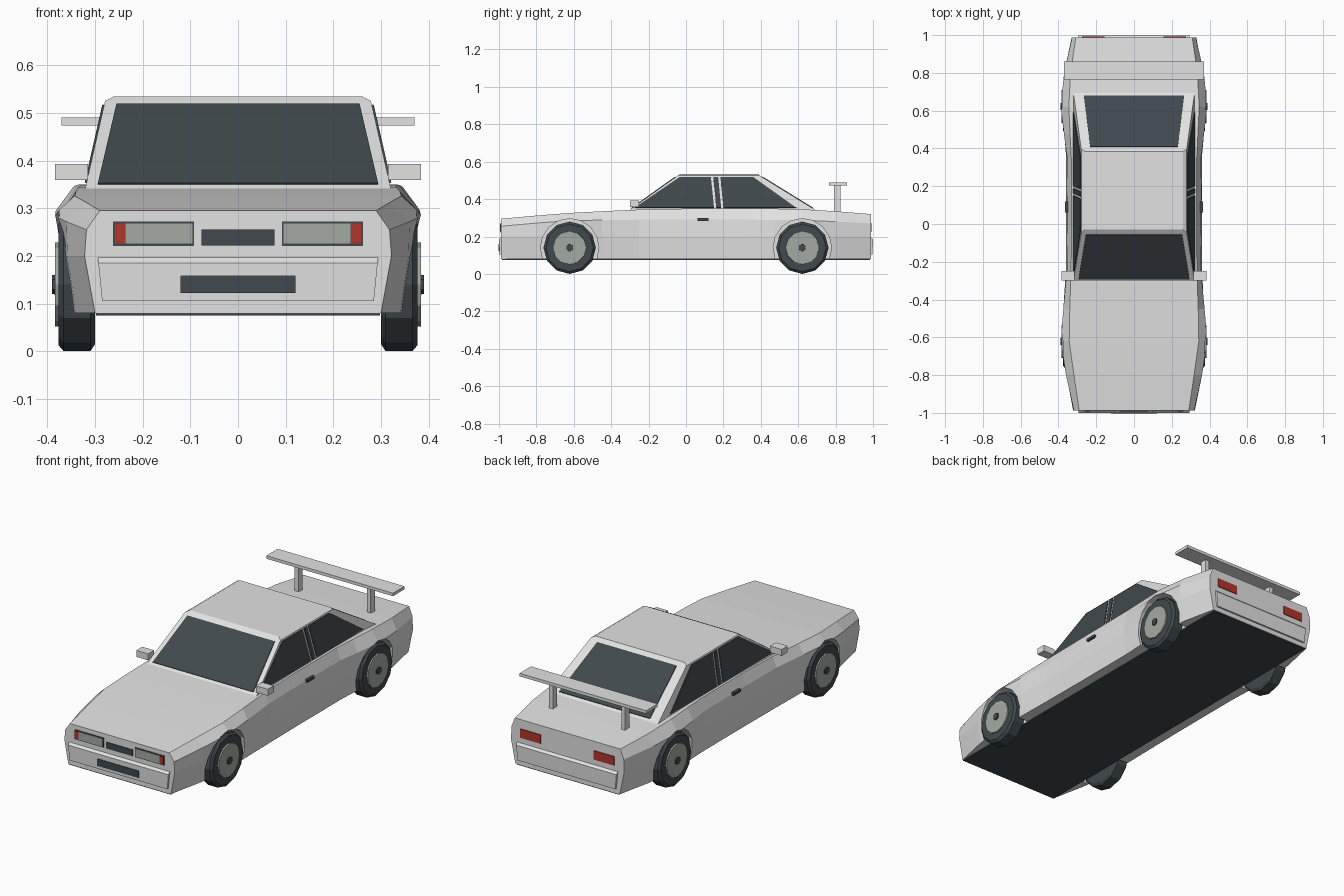
import bpy, bmesh, math
from mathutils import Vector

if "Cube" in bpy.data.objects:
    bpy.data.objects.remove(bpy.data.objects["Cube"], do_unlink=True)


def material(name, rgb):
    m = bpy.data.materials.new(name)
    m.use_nodes = True
    m.diffuse_color = (*rgb, 1)
    m.node_tree.nodes["Principled BSDF"].inputs["Base Color"].default_value = (*rgb, 1)
    return m


PAINT = material("pale_grey_paint", (0.76, 0.76, 0.76))
DARK = material("dark_slate", (0.052, 0.066, 0.076))
LAMP = material("lamp_grey", (0.37, 0.4, 0.36))
RED = material("tail_red", (0.45, 0.035, 0.025))
SIDES = (("left", 1), ("right", -1))


def loft(name, rings, mat):
    """Skin equal-length rings of points and cap both ends."""
    bm = bmesh.new()
    rows = [[bm.verts.new(p) for p in ring] for ring in rings]
    n = len(rows[0])
    for a, b in zip(rows, rows[1:]):
        for i in range(n):
            j = (i + 1) % n
            bm.faces.new((a[i], a[j], b[j], b[i]))
    bm.faces.new(rows[0])
    bm.faces.new(rows[-1])
    bmesh.ops.recalc_face_normals(bm, faces=bm.faces)
    mesh = bpy.data.meshes.new(name)
    bm.to_mesh(mesh)
    bm.free()
    mesh.materials.append(mat)
    ob = bpy.data.objects.new(name, mesh)
    bpy.context.collection.objects.link(ob)
    return ob


def box(name, x, y, z, mat):
    ring = lambda h: [(x[0], y[0], h), (x[1], y[0], h), (x[1], y[1], h), (x[0], y[1], h)]
    return loft(name, [ring(z[0]), ring(z[1])], mat)


def plate(name, corners, outward, mat, thick=0.004):
    """Thin panel lying on a surface, raised along its outward side."""
    pts = [Vector(c) for c in corners]
    n = (pts[1] - pts[0]).cross(pts[2] - pts[0]).normalized()
    if n.dot(Vector(outward)) < 0:
        n = -n
    return loft(name, [[p - n * 0.002 for p in pts], [p + n * thick for p in pts]], mat)


def lathe(name, profile, y, z, side, mat, sides=12):
    """Turned part about the x axis, from (x, radius) pairs."""
    turn = [2 * math.pi * i / sides for i in range(sides)]
    rings = [[(side * x, y + r * math.sin(a), z - r * math.cos(a)) for a in turn]
             for x, r in profile]
    return loft(name, rings, mat)


# Body shell: y, sill, waist, shoulder, deck half-widths, shoulder and deck heights
stations = [
    (-0.988, 0.300, 0.322, 0.318, 0.290, 0.255, 0.295),
    (-0.80, 0.340, 0.358, 0.360, 0.318, 0.272, 0.312),
    (-0.62, 0.360, 0.376, 0.388, 0.343, 0.285, 0.326),
    (-0.45, 0.357, 0.370, 0.374, 0.340, 0.288, 0.335),
    (-0.25, 0.354, 0.361, 0.355, 0.333, 0.290, 0.344),
    (0.00, 0.352, 0.359, 0.352, 0.330, 0.290, 0.349),
    (0.35, 0.352, 0.359, 0.354, 0.332, 0.290, 0.350),
    (0.47, 0.357, 0.368, 0.370, 0.338, 0.289, 0.349),
    (0.62, 0.360, 0.376, 0.388, 0.345, 0.287, 0.346),
    (0.80, 0.345, 0.364, 0.370, 0.336, 0.280, 0.335),
    (0.988, 0.305, 0.330, 0.328, 0.308, 0.270, 0.320),
]
rings = []
for y, sill, waist, shoulder, deck, zs, zd in stations:
    half = [(sill, 0.08), (waist, 0.2), (shoulder, zs), (deck, zd)]
    rings.append([(x, y, z) for x, z in half] + [(-x, y, z) for x, z in reversed(half)])
body = loft("body_shell", rings, PAINT)

# Wheel arches cut from the shell
for y in (-0.622, 0.622):
    for label, s in SIDES:
        cutter = lathe("arch_cutter", [(0.294, 0.156), (0.5, 0.156)], y, 0.14, s, PAINT, 16)
        cutter.hide_render = True
        mod = body.modifiers.new("arch", 'BOOLEAN')
        mod.operation = 'DIFFERENCE'
        mod.solver = 'EXACT'
        mod.object = cutter
        bpy.context.view_layer.objects.active = body
        bpy.ops.object.modifier_apply(modifier=mod.name)
        bpy.data.objects.remove(cutter, do_unlink=True)

# Underbody
box("underbody", (-0.298, 0.298), (-0.985, 0.985), (0.075, 0.082), DARK)

# Bumpers: wedge profile swept across the width
for label, d in (("front", -1), ("rear", 1)):
    profile = [(0.98, 0.105), (0.997, 0.105), (1.0, 0.185), (0.98, 0.204)]
    loft(label + "_bumper", [[(s * (0.285 + 0.1 * (z - 0.105)), d * y, z) for y, z in profile]
                             for _, s in SIDES], PAINT)

# Cabin: base, eave and roof rings
def cabin_ring(w, front, rear, z):
    return [(-w, front, z), (w, front, z), (w, rear, z), (-w, rear, z)]


BASE_Z, EAVE_Z, BASE_W, EAVE_W = 0.34, 0.525, 0.321, 0.279
loft("cabin", [cabin_ring(BASE_W, -0.305, 0.695, BASE_Z),
               cabin_ring(EAVE_W, -0.045, 0.395, EAVE_Z),
               cabin_ring(0.26, -0.03, 0.385, 0.535)], PAINT)


def up(z, low, high):
    """Value along a cabin face between its base and its eave."""
    return low + (high - low) * (z - BASE_Z) / (EAVE_Z - BASE_Z)


# Windscreen and rear window
for name, d, base_y, eave_y, lo, hi in (("windscreen", -1, -0.305, -0.045, 0.294, 0.255),
                                        ("rear_window", 1, 0.695, 0.395, 0.265, 0.232)):
    z0, z1 = 0.35, 0.517
    y0, y1 = up(z0, base_y, eave_y), up(z1, base_y, eave_y)
    plate(name, [(-lo, y0, z0), (lo, y0, z0), (hi, y1, z1), (-hi, y1, z1)], (0, d, 1), DARK)

# Side windows and door pillar strip, as (y, z) outlines
glass = {
    "front_side_window": [(-0.275, 0.353), (0.15, 0.353), (0.133, 0.517), (-0.035, 0.517)],
    "pillar_strip": [(0.162, 0.353), (0.188, 0.353), (0.172, 0.517), (0.146, 0.517)],
    "rear_side_window": [(0.2, 0.353), (0.59, 0.353), (0.36, 0.517), (0.184, 0.517)],
}
for label, s in SIDES:
    for name, outline in glass.items():
        plate(label + "_" + name, [(s * up(z, BASE_W, EAVE_W), y, z) for y, z in outline],
              (s, 0, 0), DARK)


# Front and rear panels
def panel(name, x, z, d, mat, thick):
    y = d * 0.988
    plate(name, [(x[0], y, z[0]), (x[1], y, z[0]), (x[1], y, z[1]), (x[0], y, z[1])],
          (0, d, 0), mat, thick)


for label, s in SIDES:
    panel(label + "_lamp_surround", (s * 0.092, s * 0.262), (0.221, 0.272), -1, DARK, 0.003)
    panel(label + "_headlamp", (s * 0.096, s * 0.236), (0.226, 0.268), -1, LAMP, 0.006)
    panel(label + "_indicator", (s * 0.237, s * 0.258), (0.226, 0.268), -1, RED, 0.006)
    panel(label + "_tail_lamp", (s * 0.155, s * 0.275), (0.225, 0.272), 1, RED, 0.004)
panel("grille", (-0.077, 0.077), (0.222, 0.255), -1, DARK, 0.004)
box("lower_intake", (-0.121, 0.121), (-1.002, -0.995), (0.122, 0.159), DARK)

# Mirrors, door handles and wheels
tyre = [(0.3, 0.125), (0.31, 0.14), (0.366, 0.14), (0.377, 0.127)]
for label, s in SIDES:
    box(label + "_mirror", (s * 0.315, s * 0.384), (-0.3, -0.25), (0.359, 0.393), PAINT)
    box(label + "_door_handle", (s * 0.345, s * 0.364), (0.062, 0.12), (0.284, 0.298), DARK)
    for end, y in (("front", -0.622), ("rear", 0.622)):
        name = label + "_" + end
        lathe(name + "_tyre", tyre, y, 0.14, s, DARK)
        lathe(name + "_rim", [(0.36, 0.09), (0.384, 0.088)], y, 0.14, s, LAMP)
        lathe(name + "_hub", [(0.37, 0.022), (0.39, 0.02)], y, 0.14, s, DARK, 6)

# Rear wing on two posts
box("wing_board", (-0.37, 0.37), (0.765, 0.86), (0.474, 0.49), PAINT)
for label, s in SIDES:
    box(label + "_wing_post", (s * 0.2, s * 0.222), (0.79, 0.825), (0.32, 0.48), PAINT)
